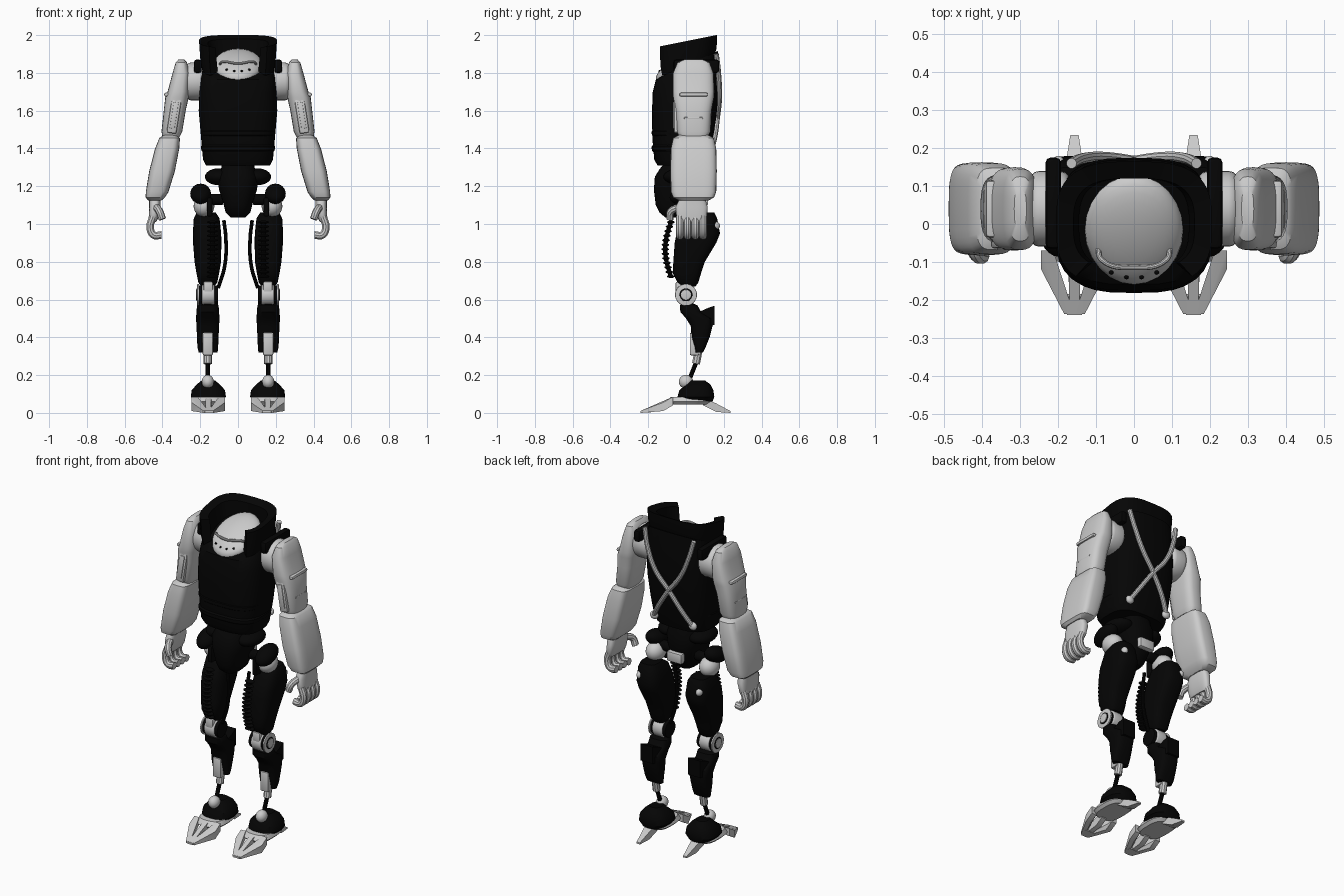
import bpy, bmesh, math
from mathutils import Matrix

cube = bpy.data.objects.get("Cube")
if cube:
    bpy.data.objects.remove(cube, do_unlink=True)


def material(name, value):
    mat = bpy.data.materials.new(name)
    mat.use_nodes = True
    colour = (value, value, value, 1)
    mat.diffuse_color = colour
    mat.node_tree.nodes["Principled BSDF"].inputs["Base Color"].default_value = colour
    return mat


BLACK = material("matte black", 0.0015)
WHITE = material("pale grey", 0.6)
parts = []


def finish(name, bm, mat, mirror):
    """Turn a bmesh into an object, mirrored across x when asked."""
    bmesh.ops.recalc_face_normals(bm, faces=bm.faces)
    mesh = bpy.data.meshes.new(name)
    bm.to_mesh(mesh)
    bm.free()
    mesh.materials.append(mat)
    obj = bpy.data.objects.new(name, mesh)
    bpy.context.collection.objects.link(obj)
    if mirror:
        obj.modifiers.new("Mirror", "MIRROR").use_mirror_merge = False
    parts.append(obj)


def power(v, p):
    return math.copysign(abs(v) ** (2 / p), v)


def loft(name, rings, mat, mirror=True, p=3, n=32):
    """Stack rounded sections given as (z, centre x, half width, y front, y back, tilt)."""
    bm = bmesh.new()
    loops = []
    for z, cx, rx, y0, y1, *tilt in rings:
        loop = []
        for i in range(n):
            a = math.tau * i / n
            y = (y0 + y1) / 2 + (y1 - y0) / 2 * power(math.sin(a), p)
            slope = tilt[0] if tilt else 0
            loop.append(bm.verts.new((cx + rx * power(math.cos(a), p), y, z + slope * y)))
        loops.append(loop)
    for a, b in zip(loops, loops[1:]):
        for i in range(n):
            j = (i + 1) % n
            bm.faces.new((a[i], a[j], b[j], b[i]))
    bm.faces.new(loops[0])
    bm.faces.new(loops[-1])
    finish(name, bm, mat, mirror)


def balls(name, centres, radii, mat, mirror=True, turn=0):
    bm = bmesh.new()
    for c in centres:
        m = Matrix.Translation(c) @ Matrix.Rotation(turn, 4, "X") @ Matrix.Diagonal((*radii, 1))
        bmesh.ops.create_uvsphere(bm, u_segments=24, v_segments=14, radius=1, matrix=m)
    finish(name, bm, mat, mirror)


def box(name, centre, size, mat, mirror=True, bevel=0.008, turn=0):
    bm = bmesh.new()
    m = Matrix.Translation(centre) @ Matrix.Rotation(turn, 4, "Y") @ Matrix.Diagonal((*size, 1))
    bmesh.ops.create_cube(bm, size=1, matrix=m)
    bmesh.ops.bevel(bm, geom=bm.edges[:], offset=bevel, segments=2, profile=0.5, affect="EDGES")
    finish(name, bm, mat, mirror)


def disc(name, x0, x1, y, z, r, mat, bevel=0.006):
    """Cylinder lying along x."""
    bm = bmesh.new()
    m = Matrix.Translation(((x0 + x1) / 2, y, z)) @ Matrix.Rotation(math.pi / 2, 4, "Y")
    bmesh.ops.create_cone(bm, cap_ends=True, segments=32, radius1=r, radius2=r, depth=x1 - x0, matrix=m)
    rims = [e for e in bm.edges if any(len(f.verts) > 4 for f in e.link_faces)]
    bmesh.ops.bevel(bm, geom=rims, offset=bevel, segments=3, profile=0.5, affect="EDGES")
    finish(name, bm, mat, True)


def tubes(name, paths, r, mat, mirror=True):
    """Round tubes along smooth paths."""
    curve = bpy.data.curves.new(name, "CURVE")
    curve.dimensions = "3D"
    curve.bevel_depth, curve.bevel_resolution = r, 3
    curve.use_fill_caps = True
    curve.resolution_u = 6
    for path in paths:
        s = curve.splines.new("BEZIER")
        s.bezier_points.add(len(path) - 1)
        for bp, co in zip(s.bezier_points, path):
            bp.co = co
            bp.handle_left_type = bp.handle_right_type = "AUTO"
    temp = bpy.data.objects.new(name + "_path", curve)
    bpy.context.collection.objects.link(temp)
    bpy.context.view_layer.update()
    bm = bmesh.new()
    bm.from_mesh(temp.evaluated_get(bpy.context.evaluated_depsgraph_get()).to_mesh())
    bpy.data.objects.remove(temp, do_unlink=True)
    finish(name, bm, mat, mirror)


def wedge(name, ends, mat):
    """Tapered bar: hull of blocks given as (x0, x1, y, z0, z1)."""
    bm = bmesh.new()
    for x0, x1, y, z0, z1 in ends:
        for x in (x0, x1):
            for z in (z0, z1):
                bm.verts.new((x, y, z))
    hull = bmesh.ops.convex_hull(bm, input=bm.verts[:])
    inside = [v for v in hull["geom_interior"] if isinstance(v, bmesh.types.BMVert)]
    bmesh.ops.delete(bm, geom=inside, context="VERTS")
    finish(name, bm, mat, True)


# Torso with sloping neckline
loft("torso", [(1.31, 0, .17, -.15, .11), (1.34, 0, .185, -.168, .12), (1.45, 0, .195, -.178, .145),
               (1.6, 0, .208, -.18, .165), (1.7, 0, .205, -.176, .175),
               (1.78, 0, .2, -.16, .175, .1), (1.84, 0, .19, -.135, .17, .45)], BLACK, False)
for z in (1.38, 1.46):
    loft("waist_band", [(z, 0, .186, -.172, .12), (z + .01, 0, .194, -.181, .12),
                        (z + .03, 0, .196, -.182, .12), (z + .04, 0, .188, -.174, .12)], BLACK, False)
box("shoulder_strap", (.213, .055, 1.835), (.04, .24, .07), BLACK, bevel=.012)

# Neck plate, handle and bolts
balls("neck_plate", [(0, -.015, 1.841)], (.13, .162, .05), WHITE, False, math.radians(28))
tubes("neck_handle", [[(-.095, -.06, 1.84), (-.085, -.095, 1.858), (0, -.115, 1.85),
                       (.085, -.095, 1.858), (.095, -.06, 1.84)]], .007, WHITE, False)
balls("neck_bolts", [(x, -.146 + abs(x) * .3, 1.805 + abs(x) * .2) for x in (-.06, -.02, .02, .06)],
      (.006, .006, .006), BLACK, False)

# Collar, open at the front
bm = bmesh.new()
rows = []
for i in range(41):
    a = math.radians(40 + i * (360 - 80) / 40)
    sx, sy = power(math.sin(a), 3), -power(math.cos(a), 3)
    row = []
    for rx, ry, z, tilt in ((.192, .15, 1.835, .4), (.2, .162, 1.88, .3), (.206, .165, 1.968, .2),
                            (.16, .12, 1.955, .2), (.145, .12, 1.85, .4)):
        y = ry * sy
        row.append(bm.verts.new((rx * sx, y, z + tilt * y)))
    rows.append(row)
for a, b in zip(rows, rows[1:]):
    for k in range(5):
        bm.faces.new((a[k], a[(k + 1) % 5], b[(k + 1) % 5], b[k]))
bm.faces.new(rows[0])
bm.faces.new(rows[-1])
finish("collar", bm, BLACK, False)

# Crossed back straps
tubes("back_straps", [[(.165, .16, 1.9), (.14, .172, 1.8), (.085, .177, 1.67), (0, .166, 1.56),
                       (-.075, .15, 1.45), (-.13, .123, 1.36)]], .014, WHITE)
balls("strap_ends", [(.13, .12, 1.36)], (.026, .018, .024), WHITE)

# Arms
disc("shoulder_joint", .17, .275, .04, 1.755, .1, WHITE, .025)
loft("upper_arm", [(1.87, .3, .016, -.01, .09), (1.855, .3, .03, -.045, .125), (1.8, .3, .046, -.068, .145),
                   (1.7, .315, .058, -.07, .15), (1.67, .323, .062, -.068, .148), (1.6, .335, .058, -.055, .135),
                   (1.49, .35, .055, -.05, .13), (1.46, .355, .045, -.035, .115)], WHITE)
box("arm_ledge", (.374, .04, 1.685), (.034, .15, .02), WHITE)
box("arm_lower_ledge", (.388, .04, 1.56), (.02, .1, .012), WHITE, bevel=.004)
box("arm_front_panel", (.338, -.052, 1.575), (.052, .025, .19), WHITE, turn=math.radians(-9))
box("arm_front_inset", (.338, -.065, 1.575), (.026, .008, .14), WHITE, bevel=.002, turn=math.radians(-9))
loft("forearm", [(1.47, .36, .035, -.04, .12), (1.455, .362, .055, -.068, .148), (1.4, .375, .064, -.08, .16),
                 (1.28, .402, .068, -.083, .163), (1.17, .428, .06, -.08, .16), (1.14, .438, .051, -.068, .148),
                 (1.125, .44, .035, -.04, .12)], WHITE, p=4)

# Hands
loft("palm", [(1.14, .44, .03, -.03, .1), (1.09, .44, .03, -.055, .115),
              (1.03, .448, .025, -.05, .11), (1.01, .452, .018, -.04, .1)], WHITE)
tubes("fingers", [[(.45, y, 1.04), (.465, y, .98), (.445, y, .941), (.405, y, .942)]
                  for y in (-.033, .008, .049, .09)], .021, WHITE)
tubes("thumb", [[(.435, -.03, 1.09), (.415, -.08, 1.065), (.4, -.085, 1.025)]], .02, WHITE)

# Pelvis and hips
loft("pelvis", [(1.34, 0, .08, -.1, .08), (1.29, 0, .09, -.14, .09), (1.25, 0, .11, -.165, .1),
                (1.18, 0, .1, -.17, .1), (1.1, 0, .075, -.16, .08), (1.06, 0, .065, -.14, .05),
                (1.035, 0, .04, -.11, .03)], BLACK, False, p=2.5)
balls("waist_pad", [(.1, -.02, 1.25)], (.075, .1, .045), BLACK)
box("rear_block", (0, .1, 1.13), (.1, .035, .06), WHITE, False)
balls("hip_joint", [(.18, .03, 1.095)], (.055, .065, .058), WHITE)
balls("hip_cap", [(.198, -.005, 1.16)], (.055, .085, .048), BLACK, turn=math.radians(20))
box("hip_bracket", (.15, -.035, 1.09), (.03, .05, .1), BLACK)
disc("hip_axle", .08, .2, .01, 1.13, .03, BLACK)

# Thighs with ribbed hose and inner strut
loft("thigh", [(1.06, .168, .05, .04, .15), (1.03, .166, .068, -.01, .165), (.95, .164, .075, -.05, .18),
               (.9, .163, .075, -.06, .16), (.8, .16, .07, -.067, .1), (.74, .16, .06, -.07, .08),
               (.69, .16, .05, -.045, .065), (.67, .16, .035, -.02, .05)], BLACK)
hose = [(.135, -.08 - .03 * math.sin(math.pi * i / 12), 1.01 - .024 * i) for i in range(13)]
tubes("hose_core", [hose], .012, BLACK)
balls("hose_ribs", hose, (.03, .02, .008), BLACK)
tubes("thigh_strut", [[(.075, 0, 1.02), (.064, 0, .92), (.07, 0, .78), (.105, 0, .66)]], .01, BLACK)
balls("thigh_peg", [(.2, .15, .99)], (.02, .03, .025), WHITE)

# Knees
disc("knee", .125, .19, 0, .625, .057, WHITE)
for x in (.105, .188):
    disc("knee_spacer", x, x + .022, 0, .625, .05, BLACK, .003)
disc("knee_plate", .206, .216, 0, .625, .058, WHITE, .003)
disc("knee_ring", .212, .219, 0, .625, .034, BLACK, .002)
disc("knee_cap", .212, .222, 0, .625, .028, WHITE, .003)
box("knee_bracket", (.158, -.02, .665), (.05, .07, .06), WHITE)

# Shins and ankles
loft("shin", [(.585, .16, .045, -.02, .025), (.57, .16, .057, -.032, .06), (.535, .16, .06, -.03, .08),
              (.5, .16, .062, 0, .14), (.46, .16, .06, .025, .14), (.4, .16, .057, .03, .125),
              (.35, .16, .055, .045, .105), (.32, .158, .05, .05, .09)], BLACK)
wedge("shin_fin", [(.115, .205, .07, .48, .535), (.115, .205, .115, .46, .555), (.12, .2, .15, .465, .567)], BLACK)
box("shin_plate", (.16, .045, .365), (.055, .05, .12), WHITE)
tubes("ankle_cuff", [[(.16, .068, .34), (.16, .053, .26)]], .022, WHITE)
tubes("ankle_rod", [[(.16, .055, .27), (.16, .015, .17)]], .012, BLACK)
balls("ankle_ball", [(.16, .0, .165)], (.032, .038, .036), WHITE)
loft("ankle_cover", [(.06, .157, .07, -.03, .14), (.085, .157, .093, -.045, .15), (.12, .157, .088, -.035, .145),
                     (.15, .157, .062, 0, .13), (.172, .157, .035, .02, .1)], BLACK, p=2.5)

# Feet: arched sole, three toe bars meeting at a tip, heel spike
loft("foot_arch", [(.045, .157, .07, -.09, .11), (.06, .157, .085, -.105, .13), (.085, .157, .075, -.08, .115)], WHITE)
for x in (.085, .157, .229):
    tip = .157 + (x - .157) * .2
    wedge("toe_bar", [(x - .016, x + .016, -.07, .04, .085), (x - .016, x + .016, -.12, .01, .055),
                      (tip - .013, tip + .013, -.237, 0, .012)], WHITE)
wedge("toe_tip", [(.12, .194, -.185, .003, .025), (.138, .176, -.24, 0, .01)], WHITE)
wedge("heel_spike", [(.125, .19, .09, .04, .08), (.135, .18, .16, .005, .05), (.146, .168, .235, 0, .01)], WHITE)

# Smooth shading with sharp creases
bpy.ops.object.select_all(action="DESELECT")
for obj in parts:
    obj.select_set(True)
bpy.context.view_layer.objects.active = parts[0]
bpy.ops.object.shade_smooth_by_angle(angle=math.radians(35))
